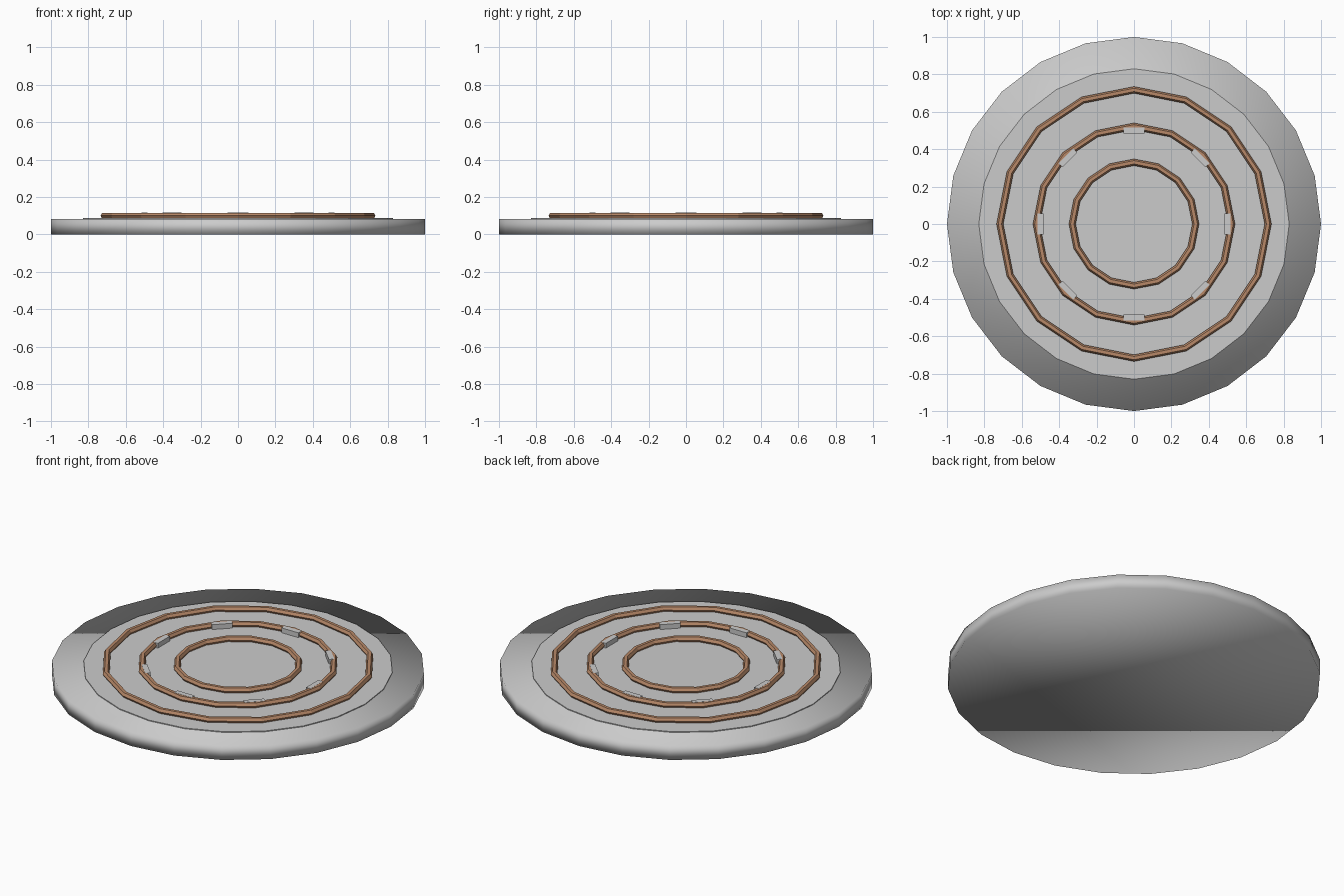
import bpy
import math

if "Cube" in bpy.data.objects:
    bpy.data.objects.remove(bpy.data.objects["Cube"])

copper = bpy.data.materials.new("copper")
copper.diffuse_color = (0.48, 0.25, 0.14, 1.0)
copper.use_nodes = True
copper.node_tree.nodes["Principled BSDF"].inputs["Base Color"].default_value = copper.diffuse_color


def disc(name, radius, z0, z1):
    bpy.ops.mesh.primitive_cylinder_add(vertices=24, radius=radius, depth=z1 - z0,
                                        location=(0, 0, (z0 + z1) / 2))
    ob = bpy.context.object
    ob.name = name
    return ob


def ring(name, outer_radius, tube=0.018, z=0.1):
    bpy.ops.mesh.primitive_torus_add(major_segments=16, minor_segments=6,
                                     major_radius=outer_radius - tube,
                                     minor_radius=tube, location=(0, 0, z))
    ob = bpy.context.object
    ob.name = name
    ob.data.materials.append(copper)
    bpy.ops.object.shade_flat()


# Base disc, softly shaded around the rim
disc("base_disc", 1.0, 0.0, 0.083)
bpy.ops.object.shade_smooth()

# Thin raised plate on top
disc("top_plate", 0.83, 0.06, 0.088)

# Three concentric copper rings
for name, r in (("inner_ring", 0.348), ("middle_ring", 0.54), ("outer_ring", 0.735)):
    ring(name, r)

# Eight small blocks set along the middle ring
for i in range(8):
    a = i * math.pi / 4
    bpy.ops.mesh.primitive_cube_add(size=1, rotation=(0, 0, a),
                                    location=(0.5 * math.cos(a), 0.5 * math.sin(a), 0.1))
    block = bpy.context.object
    block.name = f"marker_block_{i + 1}"
    block.scale = (0.03, 0.112, 0.033)
